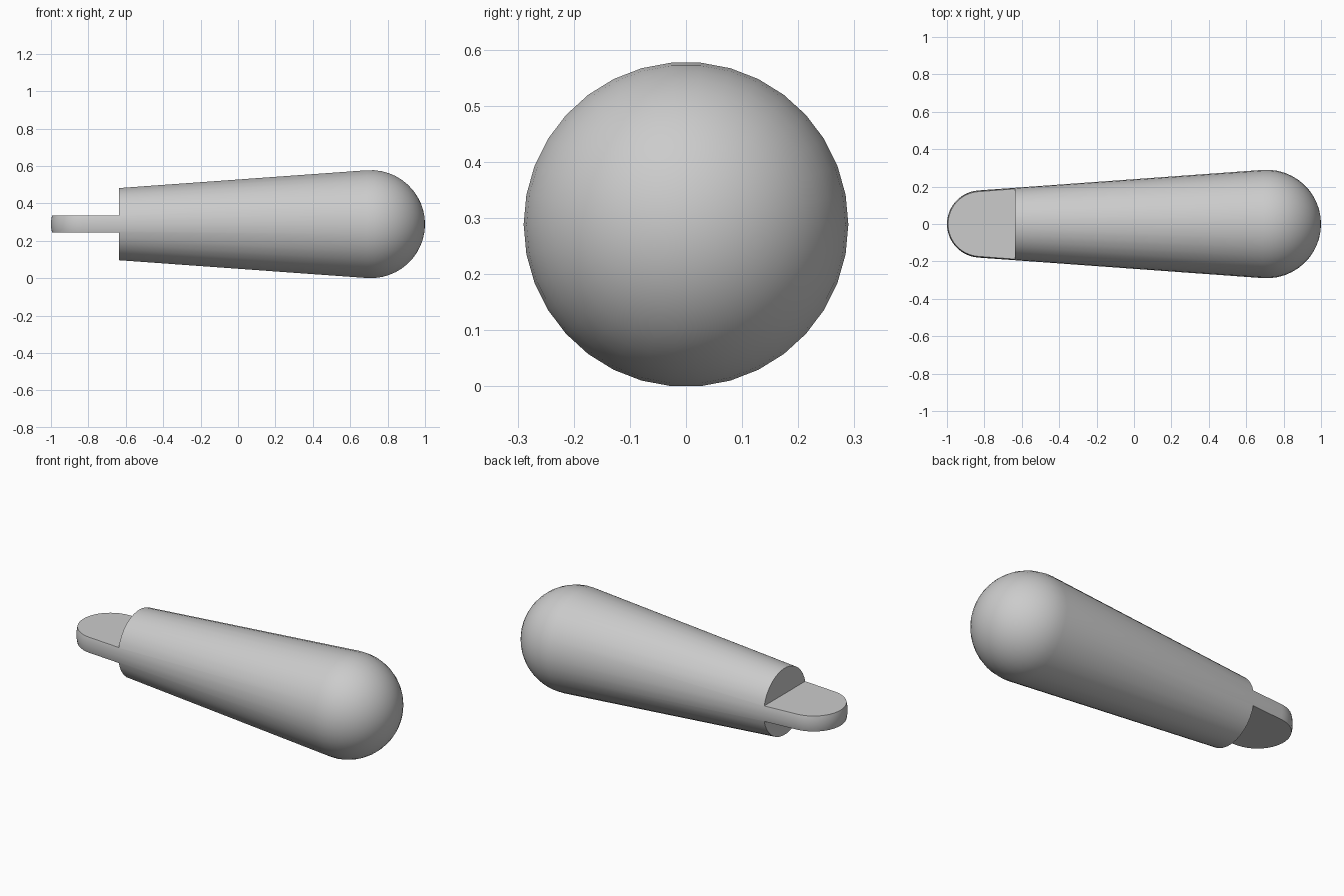
import bpy, bmesh
from math import sin, cos, pi, asin
from mathutils import Matrix

cube = bpy.data.objects.get("Cube")
if cube:
    bpy.data.objects.remove(cube, do_unlink=True)

SIDES = 34
R_BIG, R_SMALL = 0.29, 0.18
AXIS_Z = R_BIG * cos(pi / SIDES)
TONGUE_HALF = 0.045
SHOULDER_X = -0.635

grey = bpy.data.materials.new("plain grey")
grey.use_nodes = True
grey.diffuse_color = (0.6, 0.6, 0.6, 1)
grey.node_tree.nodes["Principled BSDF"].inputs["Base Color"].default_value = (0.6, 0.6, 0.6, 1)


def add_object(name, bm):
    mesh = bpy.data.meshes.new(name)
    bm.to_mesh(mesh)
    bm.free()
    mesh.materials.append(grey)
    obj = bpy.data.objects.new(name, mesh)
    bpy.context.collection.objects.link(obj)
    return obj


# Tapered handle: two round ends joined by a tangent cone, turned about x
c_big, c_small = 1 - R_BIG, -1 + R_SMALL
lean = asin((R_BIG - R_SMALL) / (c_big - c_small))
split = pi / 2 + lean
STEPS = 12
profile = []
for i in range(STEPS + 1):
    a = split * i / STEPS
    profile.append((c_big + R_BIG * cos(a), R_BIG * sin(a)))
for i in range(STEPS + 1):
    a = split + (pi - split) * i / STEPS
    profile.append((c_small + R_SMALL * cos(a), R_SMALL * sin(a)))

bm = bmesh.new()
verts = [bm.verts.new((x, r, AXIS_Z)) for x, r in profile]
edges = [bm.edges.new(pair) for pair in zip(verts, verts[1:])]
bmesh.ops.spin(bm, geom=verts + edges, cent=(0, 0, AXIS_Z), axis=(1, 0, 0),
               angle=2 * pi, steps=SIDES)
bmesh.ops.remove_doubles(bm, verts=bm.verts, dist=0.0005)
bmesh.ops.recalc_face_normals(bm, faces=bm.faces)
handle = add_object("handle", bm)

# Blocks cut away above and below the flat tongue
for name, side in (("upper_cutter", 1), ("lower_cutter", -1)):
    bm = bmesh.new()
    z = AXIS_Z + side * (TONGUE_HALF + 0.25)
    bmesh.ops.create_cube(bm, size=1, matrix=Matrix.Translation((SHOULDER_X - 0.25, 0, z))
                          @ Matrix.Diagonal((0.5, 1, 0.5, 1)))
    cutter = add_object(name, bm)
    cutter.hide_render = True
    bpy.context.view_layer.objects.active = handle
    cut = handle.modifiers.new(name, 'BOOLEAN')
    cut.operation = 'DIFFERENCE'
    cut.solver = 'EXACT'
    cut.object = cutter
    bpy.ops.object.modifier_apply(modifier=cut.name)
    bpy.data.objects.remove(cutter, do_unlink=True)

# Smooth round surface with crisp cut edges
bpy.ops.object.select_all(action='DESELECT')
handle.select_set(True)
bpy.context.view_layer.objects.active = handle
bpy.ops.object.shade_smooth_by_angle(angle=pi / 6)
